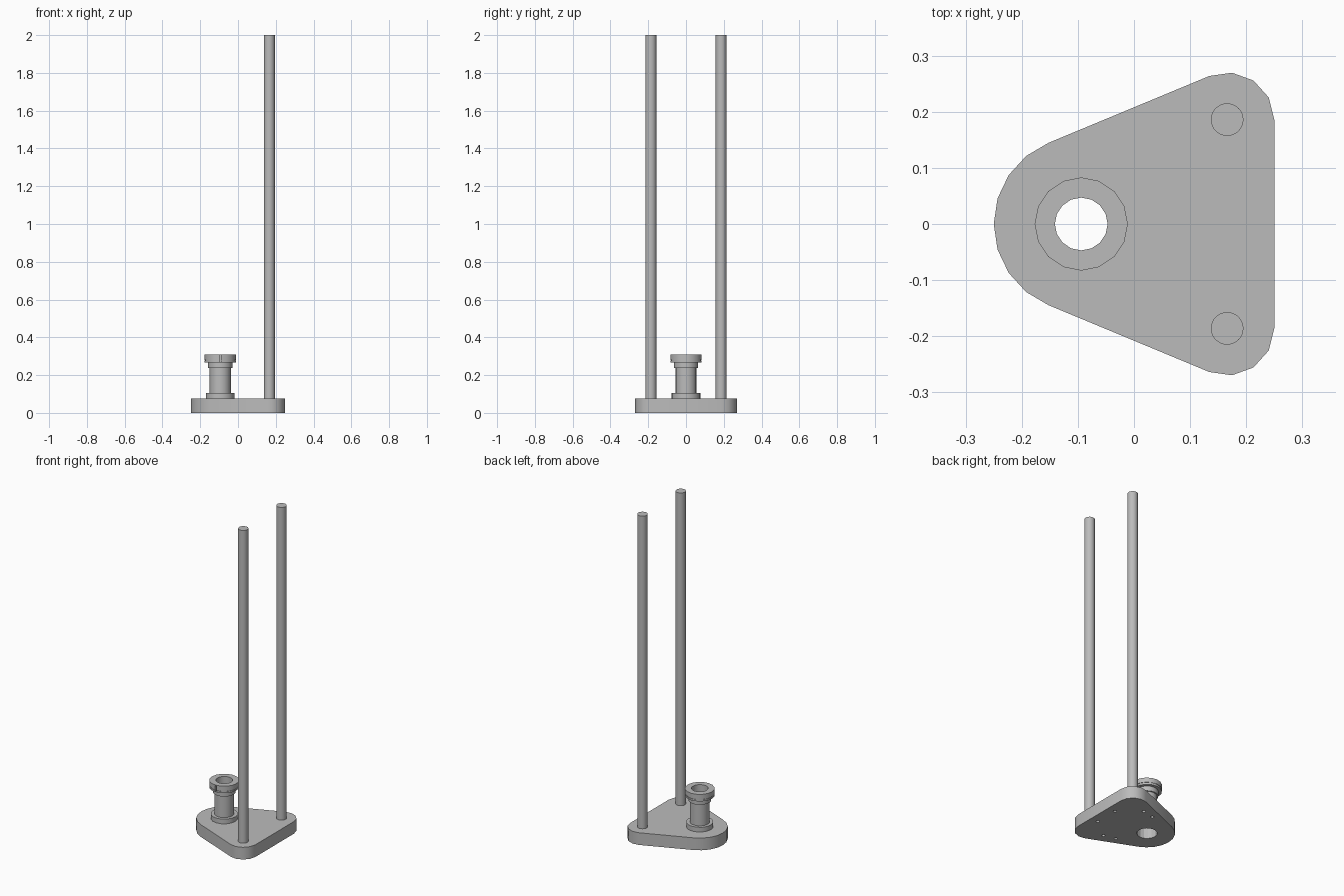
import bpy, bmesh, math
from mathutils import Matrix, Vector

cube = bpy.data.objects.get("Cube")
if cube:
    bpy.data.objects.remove(cube, do_unlink=True)

grey = bpy.data.materials.new("plain_grey")
grey.use_nodes = True
colour = (0.5, 0.5, 0.5, 1)
grey.diffuse_color = colour
grey.node_tree.nodes["Principled BSDF"].inputs["Base Color"].default_value = colour

BORE_X = -0.094
ROD_X, ROD_Y = 0.166, 0.186
PLATE_TOP = 0.075


def make(name, bm):
    bmesh.ops.recalc_face_normals(bm, faces=bm.faces)
    mesh = bpy.data.meshes.new(name)
    bm.to_mesh(mesh)
    bm.free()
    mesh.materials.append(grey)
    ob = bpy.data.objects.new(name, mesh)
    bpy.context.collection.objects.link(ob)
    return ob


def add_cylinder(bm, x, y, z0, z1, r, sides):
    bmesh.ops.create_cone(bm, cap_ends=True, segments=sides, radius1=r, radius2=r,
                          depth=z1 - z0, matrix=Matrix.Translation((x, y, (z0 + z1) / 2)))


def cut(ob, cutter):
    cutter.hide_render = True
    cutter.hide_set(True)
    mod = ob.modifiers.new("cut", 'BOOLEAN')
    mod.operation = 'DIFFERENCE'
    mod.solver = 'EXACT'
    mod.object = cutter


def smooth(ob):
    bpy.ops.object.select_all(action='DESELECT')
    ob.select_set(True)
    bpy.context.view_layer.objects.active = ob
    bpy.ops.object.shade_smooth_by_angle(angle=math.radians(32))


def arc(cx, cy, r, start, end, steps):
    angles = [math.radians(start + (end - start) * i / steps) for i in range(steps + 1)]
    return [(cx + r * math.cos(a), cy + r * math.sin(a)) for a in angles]


# Base plate: three rounded corners joined by straight edges
half = arc(ROD_X, ROD_Y, 0.084, 0, 112, 4) + arc(BORE_X, 0, 0.156, 112, 180, 4)
outline = half + [(x, -y) for x, y in reversed(half[:-1])]
bm = bmesh.new()
face = bm.faces.new([bm.verts.new((x, y, 0)) for x, y in outline])
top = bmesh.ops.extrude_face_region(bm, geom=[face])["geom"]
bmesh.ops.translate(bm, vec=(0, 0, PLATE_TOP),
                    verts=[v for v in top if isinstance(v, bmesh.types.BMVert)])
plate = make("base_plate", bm)

# Bore through the plate and blind screw holes underneath
bm = bmesh.new()
add_cylinder(bm, BORE_X, 0, -0.1, 0.2, 0.057, 16)
for side in (-1, 1):
    for x, y in ((0.2, 0.074), (0.075, 0.175), (0, 0.158)):
        add_cylinder(bm, x, y * side, -0.05, 0.04, 0.01, 12)
cut(plate, make("plate_hole_cutter", bm))
smooth(plate)

# Two upright rods
for name, side in (("front_rod", -1), ("back_rod", 1)):
    bm = bmesh.new()
    add_cylinder(bm, ROD_X, side * ROD_Y, 0.04, 2, 0.029, 32)
    smooth(make(name, bm))

# Flanged bushing: a closed profile turned around the bore
profile = [(0.047, 0.07), (0.076, 0.07), (0.076, 0.104), (0.056, 0.104), (0.056, 0.237),
           (0.064, 0.237), (0.064, 0.267), (0.083, 0.267), (0.083, 0.277), (0.08, 0.277),
           (0.08, 0.281), (0.083, 0.281), (0.083, 0.31), (0.047, 0.31)]
SIDES = 16
bm = bmesh.new()
rings = []
for i in range(SIDES):
    a = math.tau * i / SIDES
    rings.append([bm.verts.new((BORE_X + r * math.cos(a), r * math.sin(a), z))
                  for r, z in profile])
for i in range(SIDES):
    one, two = rings[i], rings[(i + 1) % SIDES]
    for j in range(len(profile)):
        k = (j + 1) % len(profile)
        bm.faces.new((one[j], two[j], two[k], one[k]))
bushing = make("bushing", bm)

# Narrow slit in the front of the top flange
bm = bmesh.new()
bmesh.ops.create_cube(bm, size=1)
bmesh.ops.scale(bm, vec=(0.008, 0.04, 0.036), verts=bm.verts)
bmesh.ops.translate(bm, vec=(BORE_X, -0.091, 0.288), verts=bm.verts)
cut(bushing, make("slit_cutter", bm))
smooth(bushing)
